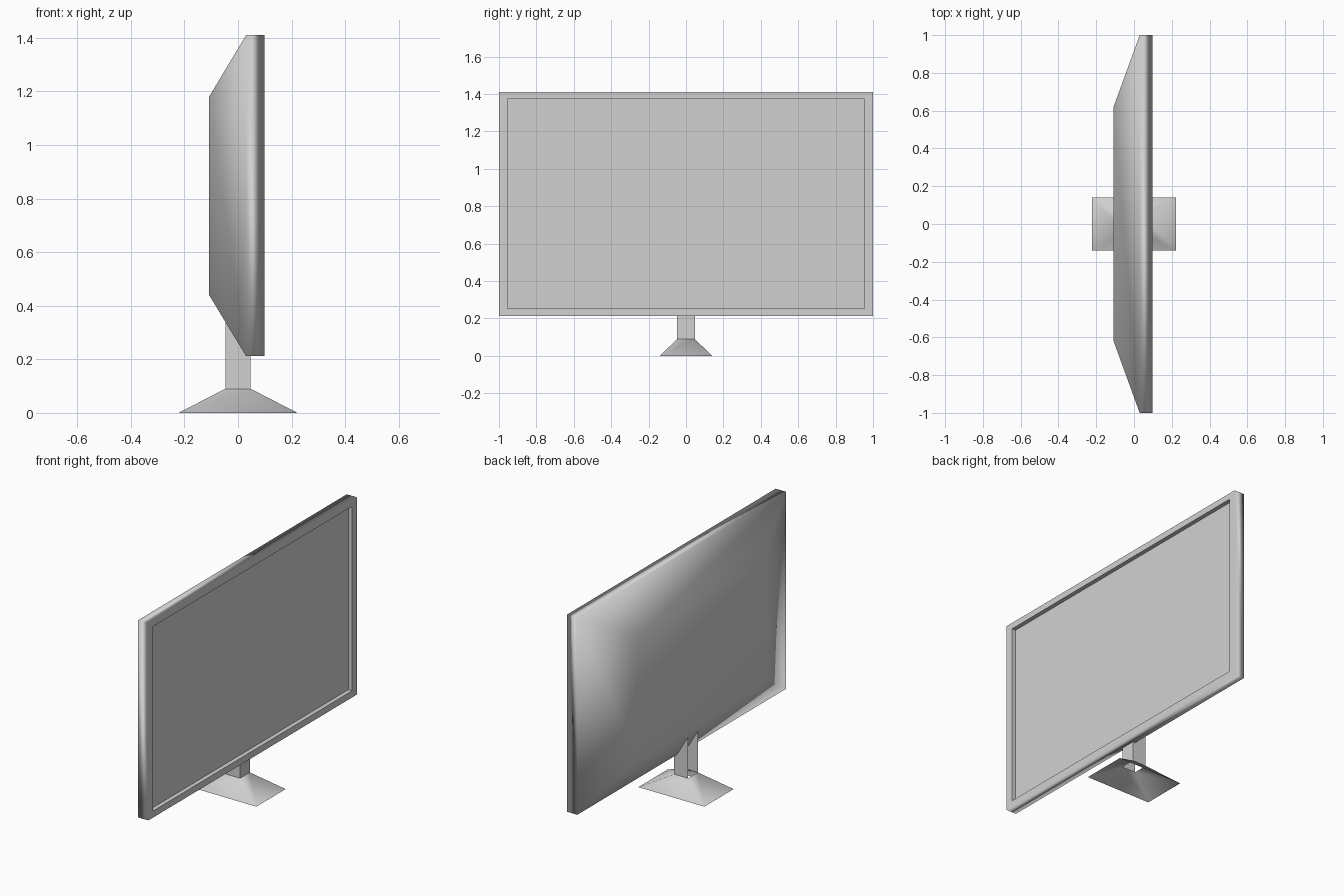
import bpy

cube = bpy.data.objects.get("Cube")
if cube:
    bpy.data.objects.remove(cube, do_unlink=True)

grey = bpy.data.materials.new("light_grey")
grey.use_nodes = True
colour = (0.64, 0.64, 0.64, 1)
grey.diffuse_color = colour
grey.node_tree.nodes["Principled BSDF"].inputs["Base Color"].default_value = colour


def upright(x, half_width, bottom, top):
    """Rectangle facing +x."""
    w = half_width
    return [(x, -w, bottom), (x, w, bottom), (x, w, top), (x, -w, top)]


def level(z, half_x, half_y):
    """Rectangle facing +z."""
    return [(-half_x, -half_y, z), (half_x, -half_y, z),
            (half_x, half_y, z), (-half_x, half_y, z)]


def loft(name, rings, start_cap=False, end_cap=False, open_side=None, smooth=False):
    """Join successive rectangles with quads."""
    verts = [p for ring in rings for p in ring]
    faces = []
    for r in range(len(rings) - 1):
        a, b = 4 * r, 4 * r + 4
        for i in range(4):
            if i != open_side:
                j = (i + 1) % 4
                faces.append((a + i, a + j, b + j, b + i))
    last = len(verts) - 4
    if start_cap:
        faces.append((3, 2, 1, 0))
    if end_cap:
        faces.append(tuple(range(last, last + 4)))
    mesh = bpy.data.meshes.new(name)
    mesh.from_pydata(verts, [], faces)
    mesh.materials.append(grey)
    for face in mesh.polygons:
        face.use_smooth = smooth
    mesh.update()
    obj = bpy.data.objects.new(name, mesh)
    bpy.context.collection.objects.link(obj)
    return obj


# Housing: tapered back, straight rim and front frame
opening = upright(0.098, 0.955, 0.252, 1.372)
housing = loft("housing", [
    upright(-0.108, 0.62, 0.44, 1.18),
    upright(0.03, 1.0, 0.212, 1.41),
    upright(0.098, 1.0, 0.212, 1.41),
    opening,
], start_cap=True, smooth=True)

# Keep the front frame flat while the rim blends softly into it
normals = [(1, 0, 0) if v.co.x > 0.09 else (0, 0, 0) for v in housing.data.vertices]
housing.data.normals_split_custom_set_from_vertices(normals)

# Recessed screen with its inner walls
loft("screen", [opening, upright(0.072, 0.955, 0.252, 1.372)], end_cap=True)

# Neck: a channel open at the back, running up into the housing
NECK = 0.047
loft("neck", [level(0.09, NECK, NECK), level(0.38, NECK, NECK)], open_side=3)

# Foot: a hollow flared shell
loft("foot", [level(0, 0.222, 0.14), level(0.09, NECK, NECK)], smooth=True)
